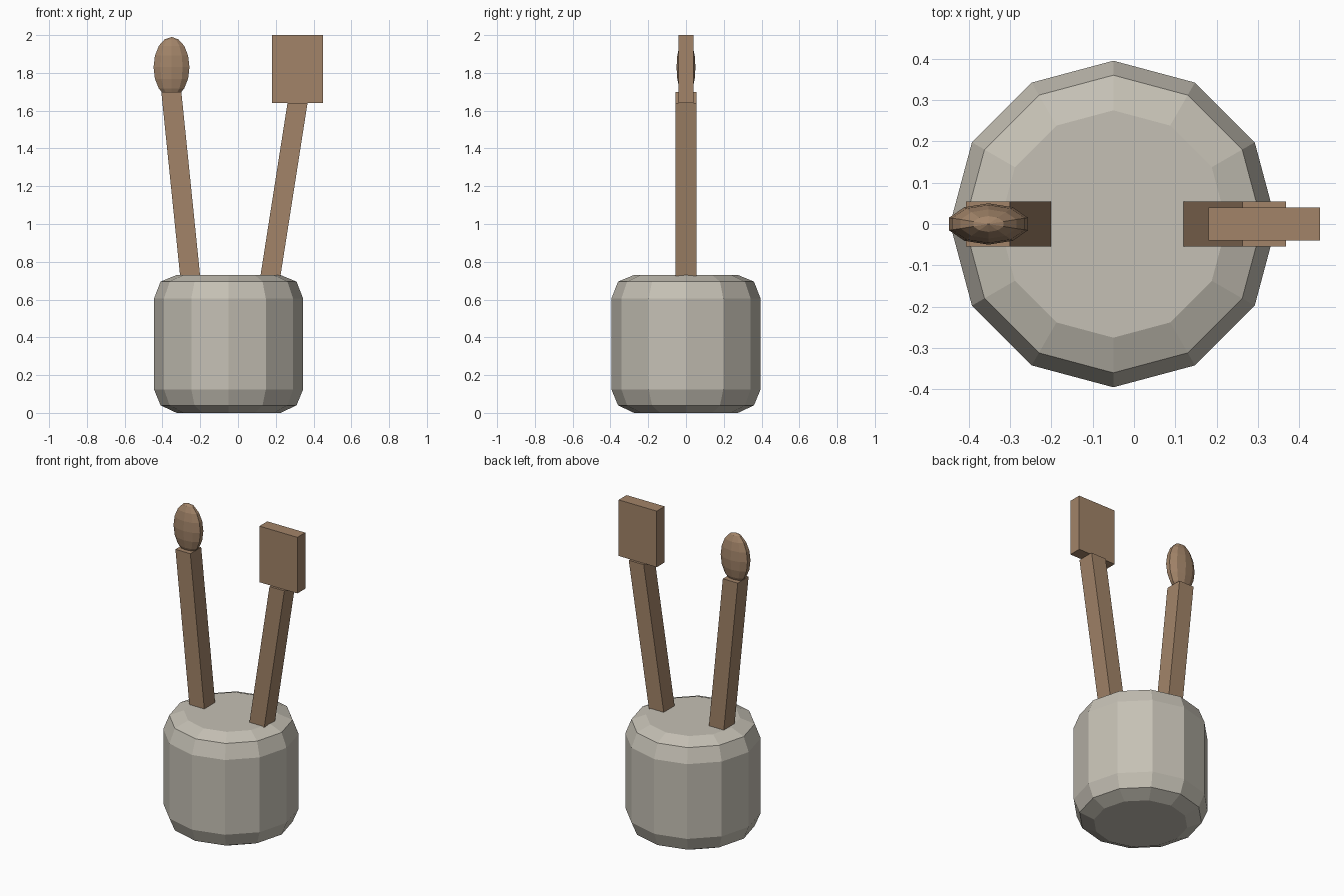
import bpy, bmesh, math
from mathutils import Matrix

cube = bpy.data.objects.get("Cube")
if cube:
    bpy.data.objects.remove(cube, do_unlink=True)


def material(name, color):
    m = bpy.data.materials.new(name)
    m.use_nodes = True
    m.diffuse_color = color
    m.node_tree.nodes["Principled BSDF"].inputs["Base Color"].default_value = color
    return m


stone = material("pale_stone", (0.56, 0.53, 0.46, 1))
wood = material("brown_wood", (0.36, 0.23, 0.14, 1))


def finish(name, bm, mat):
    bmesh.ops.recalc_face_normals(bm, faces=bm.faces)
    mesh = bpy.data.meshes.new(name)
    bm.to_mesh(mesh)
    bm.free()
    mesh.materials.append(mat)
    obj = bpy.data.objects.new(name, mesh)
    bpy.context.collection.objects.link(obj)
    return obj


def loft(name, rings, mat):
    """Bridge matching rings of points and cap both ends."""
    bm = bmesh.new()
    loops = [[bm.verts.new(p) for p in ring] for ring in rings]
    n = len(loops[0])
    for a, b in zip(loops, loops[1:]):
        for i in range(n):
            j = (i + 1) % n
            bm.faces.new((a[i], a[j], b[j], b[i]))
    bm.faces.new(loops[0][::-1])
    bm.faces.new(loops[-1])
    return finish(name, bm, mat)


def circle(x, r, z, sides=12):
    return [(x + r * math.cos(math.tau * i / sides),
             r * math.sin(math.tau * i / sides), z) for i in range(sides)]


def rect(x, z, w, d):
    return [(x + sx * w, sy * d, z) for sx, sy in ((-1, -1), (1, -1), (1, 1), (-1, 1))]


# Faceted pot with rounded top and bottom rims
profile = [(0.275, 0), (0.36, 0.04), (0.395, 0.125),
           (0.395, 0.605), (0.36, 0.695), (0.275, 0.73)]
loft("pot", [circle(-0.05, r, z) for r, z in profile], stone)

# Leaning handles with level ends
loft("spoon_handle", [rect(-0.253, 0.72, 0.053, 0.055), rect(-0.353, 1.70, 0.053, 0.055)], wood)
loft("spatula_handle", [rect(0.171, 0.72, 0.053, 0.055), rect(0.315, 1.64, 0.053, 0.055)], wood)

# Spatula blade
loft("spatula_blade", [rect(0.315, 1.64, 0.135, 0.04), rect(0.315, 2.0, 0.135, 0.04)], wood)

# Flattened egg-shaped spoon bowl
bm = bmesh.new()
bmesh.ops.create_uvsphere(bm, u_segments=10, v_segments=8, radius=1)
bmesh.ops.transform(bm, verts=bm.verts, matrix=Matrix.Translation((-0.352, 0, 1.83))
                    @ Matrix.Diagonal((0.1, 0.05, 0.16, 1)))
finish("spoon_bowl", bm, wood)
